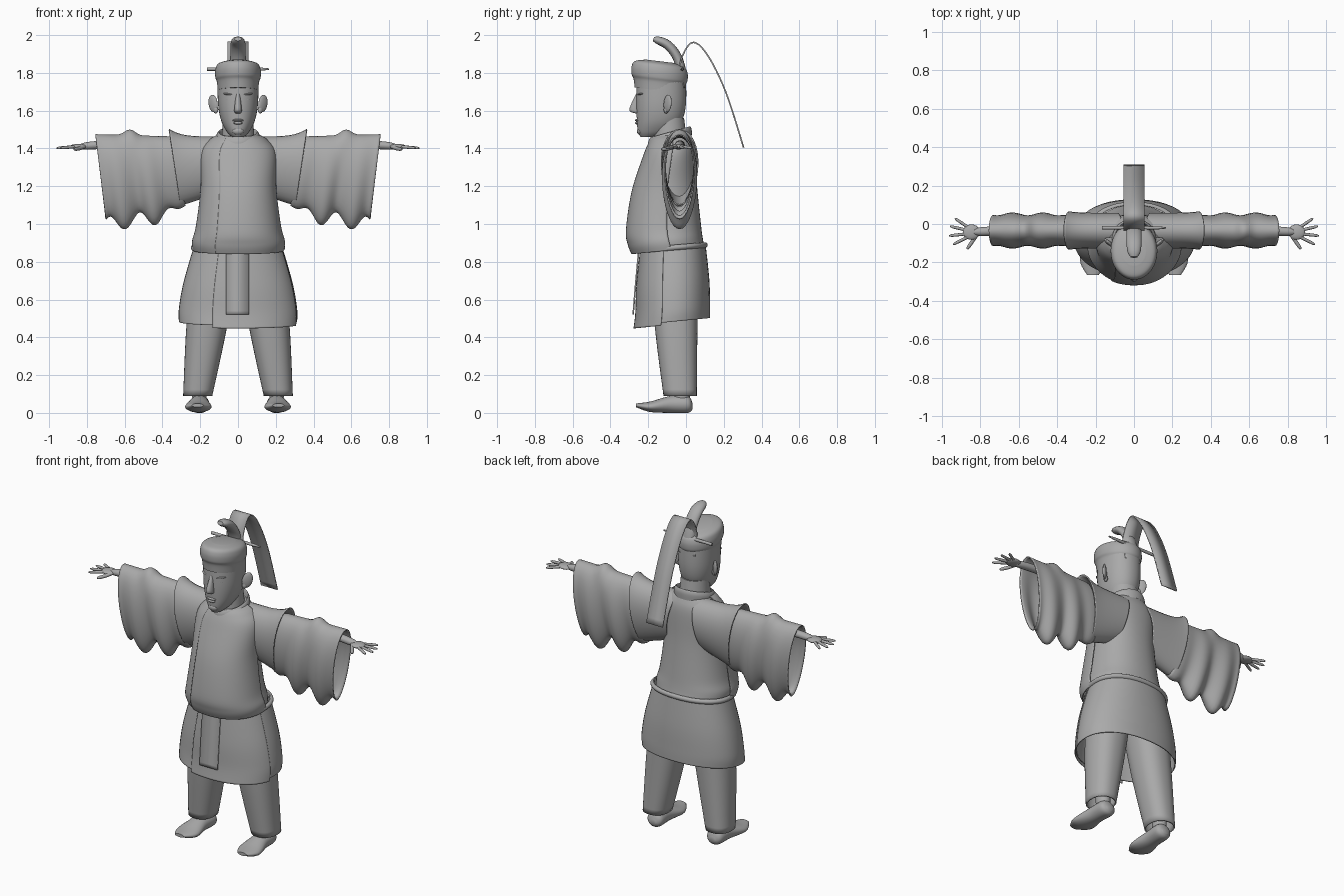
import bpy, bmesh, math
from mathutils import Euler, Matrix, Vector

if "Cube" in bpy.data.objects:
    bpy.data.objects.remove(bpy.data.objects["Cube"])

grey = bpy.data.materials.new("plain grey")
grey.use_nodes = True
grey.diffuse_color = (.4, .4, .4, 1)
grey.node_tree.nodes["Principled BSDF"].inputs["Base Color"].default_value = grey.diffuse_color


def finish(name, bm, mirror, thickness=0):
    """Turn a bmesh into a smooth grey object."""
    bmesh.ops.recalc_face_normals(bm, faces=bm.faces)
    for face in bm.faces:
        face.smooth = True
    mesh = bpy.data.meshes.new(name)
    bm.to_mesh(mesh)
    bm.free()
    mesh.materials.append(grey)
    mesh.set_sharp_from_angle(angle=math.radians(50))
    part = bpy.data.objects.new(name, mesh)
    bpy.context.collection.objects.link(part)
    if mirror:
        part.modifiers.new("Mirror", "MIRROR").use_mirror_merge = False
    if thickness:
        solid = part.modifiers.new("Solidify", "SOLIDIFY")
        solid.thickness, solid.offset = thickness, 0


def build(name, rings, closed=True, cap=True, mirror=False, thickness=0):
    """Skin a list of point rings."""
    bm = bmesh.new()
    rows = [[bm.verts.new(point) for point in ring] for ring in rings]
    count = len(rows[0])
    for low, high in zip(rows, rows[1:]):
        for j in range(count if closed else count - 1):
            k = (j + 1) % count
            bm.faces.new((low[j], low[k], high[k], high[j]))
    if cap and closed:
        bm.faces.new(rows[0][::-1])
        bm.faces.new(rows[-1])
    finish(name, bm, mirror, thickness)


def smooth(keys, steps=6):
    """Pass a smooth curve through a few key tuples."""
    keys = [Vector(key) for key in keys]
    padded = [keys[0], *keys, keys[-1]]
    result = []
    for a, b, c, d in zip(padded, padded[1:], padded[2:], padded[3:]):
        for i in range(steps):
            t = i / steps
            result.append(b + (c - a) * t / 2 + (a - b * 2.5 + c * 2 - d / 2) * t**2
                          + ((b - c) * 3 + d - a) / 2 * t**3)
    return result + [keys[-1]]


def angles(start=0, end=360, count=48):
    return [math.radians(start + (end - start) * i / count) for i in range(count + 1)]


def shell(name, keys, start=0, end=360, grow=0, tilt=0, power=2, centre=0, lean=0, **options):
    """Stack superellipse sections given as height, half width, front, back."""
    closed = end - start == 360
    rings = []
    for z, half, front, back in smooth(keys):
        ring = []
        for a in angles(start, end)[:-1 if closed else None]:
            c, s = math.cos(a), math.sin(a)
            x = (half + grow) * math.copysign(abs(c) ** (2 / power), c)
            y = ((back - front) / 2 + grow) * math.copysign(abs(s) ** (2 / power), s)
            y += (front + back) / 2
            ring.append((centre + lean * z + x, y, z + tilt * y))
        rings.append(ring)
    build(name, rings, closed, **options)


def tube(name, keys, radius, flat=1, mirror=False):
    """Sweep a round-tipped bar along a path, widened sideways by flat."""
    path = smooth(keys)
    rings = []
    for i, point in enumerate(path):
        along = (path[min(i + 1, len(path) - 1)] - path[max(i - 1, 0)]).normalized()
        side = Vector((1, 0, 0)) if abs(along.x) < .6 else Vector((0, 1, 0))
        side = (side - along * side.dot(along)).normalized()
        up = along.cross(side)
        size = radius * max(.2, 1 - (i / (len(path) - 1)) ** 8) ** .5
        rings.append([point + size * (side * flat * math.cos(a) + up * math.sin(a))
                      for a in angles(count=16)[:-1]])
    build(name, rings, mirror=mirror)


def blob(name, place, size, turn=(0, 0, 0), mirror=False):
    bm = bmesh.new()
    bmesh.ops.create_uvsphere(bm, u_segments=20, v_segments=12, radius=1,
                              matrix=Matrix.LocRotScale(Vector(place), Euler(turn), Vector(size)))
    finish(name, bm, mirror)


# Robe: closed body, right front panel, and left front panel lapping over it
robe = [(.87, .235, -.28, .11), (.92, .24, -.3, .1), (1, .22, -.31, .09), (1.2, .195, -.28, .07),
        (1.38, .195, -.22, .06), (1.45, .15, -.19, .04), (1.48, .1, -.17, .02)]
shell("robe_body", robe, grow=-.012, tilt=.1, power=2.2)
shell("robe_front_under", robe, 178, 250, tilt=.1, power=2.2, thickness=.006)
shell("robe_front_over", robe, 243, 362, grow=.005, tilt=.1, power=2.2, thickness=.006)

# Waist cord: a round bead swept about the waist
cord = [(.88 + .015 * math.sin(a), .235 + .015 * math.cos(a), -.24, .1 + .015 * math.cos(a))
        for a in angles(-90, 90, 6)]
shell("waist_cord", cord, tilt=.08, power=2.2, cap=False)

# Standing collar with an inner lip
collar = [(1.45, .115, -.2, .03), (1.49, .115, -.2, .03), (1.51, .1, -.185, .02), (1.46, .09, -.17, .01)]
shell("collar", collar, tilt=.28, cap=False)

# Skirt with its lapped front edge, and the hanging sash
skirt = [(.49, .31, -.27, .125), (.56, .31, -.26, .125), (.7, .285, -.255, .12), (.89, .23, -.235, .1)]
shell("skirt", skirt, tilt=.1, power=2.2, cap=False, thickness=.006)
shell("skirt_lap", [(.475, *skirt[0][1:])] + skirt[1:], 247, 345, grow=.006, tilt=.1, power=2.2, thickness=.004)
sash = smooth([(-.25, .86), (-.265, .7), (-.28, .52)])
build("sash_strip", [[(x, y, z) for x in (-.064, .057)] for y, z in sash], closed=False, thickness=.008)


# Sleeves: slanted sections running out along the arm
def sleeve(name, section):
    rings = []
    for i in range(33):
        top_x, top_z, low_x, low_z, depth = section(i / 32)
        ring = []
        for a in angles(count=32)[:-1]:
            t = (1 - math.cos(a)) / 2
            y = depth * math.sin(a) * (1.1 - t / 4) - .034
            ring.append((top_x + (low_x - top_x) * t, y, top_z + (low_z - top_z) * t))
        rings.append(ring)
    build(name, rings, cap=False, mirror=True, thickness=.007)


def shoulder_section(t):
    return .06 + .305 * t, 1.46 + .04 * t**5, .12 + .185 * t, 1.16 - .06 * t, .09 + .008 * t**4


def outer_section(t):
    # Two drooping puffs below, one raised fold on top
    puff = math.cos(math.pi * t / .38) ** 2 * min(1, t * 3)
    fold = math.exp(-((t - .56) / .09) ** 2)
    return (.34 + .415 * t, 1.46 + .012 * t + .03 * fold, .28 + .42 * t,
            1.1 - .06 * t - .08 * puff, .077 + .015 * puff)


sleeve("shoulder_sleeve", shoulder_section)
sleeve("outer_sleeve", outer_section)

# Arms, palms and fanned fingers
tube("arm", [(.5, -.03, 1.42), (.7, -.035, 1.42), (.84, -.042, 1.41)], .022, 1.1, mirror=True)
blob("palm", (.845, -.042, 1.41), (.045, .04, .014), mirror=True)
for i, finger in enumerate(("index", "middle", "ring", "little")):
    a = math.radians(24 * i - 32)
    root = Vector((.86, .016 * i - .066, 1.41))
    tip = root + Vector((math.cos(a), math.sin(a) * .8, -.08)) * (.09 + .012 * math.cos(a * 2))
    tube(finger + "_finger", [root, tip], .008, mirror=True)
tube("thumb", [(.815, -.055, 1.41), (.84, -.09, 1.4), (.867, -.13, 1.395)], .01, mirror=True)

# Trouser legs, ankles and shoes
shell("trouser_leg", [(.09, .073, -.115, .053), (.4, .1, -.155, .056), (.68, .115, -.18, .06)],
      power=2.3, centre=.225, lean=-.13, cap=False, mirror=True, thickness=.008)
shell("ankle", [(.05, .036, -.065, .02), (.4, .05, -.09, .02)], centre=.205, mirror=True)
shoe = []
for y, half, low, high in smooth([(.035, .02, .02, .05), (.01, .05, 0, .09), (-.08, .053, 0, .09),
                                  (-.19, .07, .005, .06), (-.265, .03, .03, .05)]):
    middle = (low + high) / 2
    shoe.append([(.203 - y * .04 + half * math.cos(a), y, max(0, middle + (high - middle) * math.sin(a)))
                 for a in angles(count=24)[:-1]])
build("shoe", shoe, mirror=True)

# Neck, head and face
shell("neck", [(1.4, .09, -.18, .01), (1.56, .08, -.17, -.01)])
shell("head", [(1.46, .03, -.24, -.16), (1.49, .06, -.255, -.07), (1.55, .09, -.26, -.02),
               (1.64, .106, -.263, 0), (1.78, .108, -.26, 0)], power=2.15)
shell("nose", [(1.585, .014, -.265, -.24), (1.605, .02, -.3, -.24), (1.69, .01, -.264, -.24)])
blob("upper_lip", (0, -.257, 1.549), (.03, .013, .007))
blob("lower_lip", (0, -.257, 1.535), (.025, .013, .008))
blob("chin", (0, -.244, 1.492), (.03, .016, .02))
blob("eyelid", (.043, -.238, 1.66), (.025, .014, .011), (0, .08, .3), mirror=True)
blob("brow", (.046, -.24, 1.687), (.034, .016, .006), (0, -.1, .3), mirror=True)
blob("ear", (.132, -.097, 1.638), (.03, .011, .047), (0, .2, .7), mirror=True)
blob("ear_lobe", (.118, -.105, 1.605), (.015, .012, .02), (0, 0, .7), mirror=True)

# Hat with a swollen band, then its crest, pin and tail ribbon
hat = [(z, .12 * s, -.14 - .148 * s, .148 * s - .14)
       for z, s in ((1.69, .89), (1.735, .93), (1.76, 1), (1.8, 1), (1.83, .88), (1.845, .5))]
shell("hat", hat, tilt=-.12)
tube("crest", [(0, -.015, 1.77), (0, -.045, 1.88), (0, -.1, 1.95), (0, -.172, 1.98)], .025, 1.6)
tube("hat_pin", [(-.165, -.02, 1.82), (.165, -.02, 1.82)], .009)
tail = smooth([(-.01, 1.72), (-.03, 1.85), (.03, 1.96), (.11, 1.9), (.21, 1.7), (.305, 1.405)])
build("tail_ribbon", [[(x, y, z) for x in (-.055, .055)] for y, z in tail], closed=False, thickness=.008)
